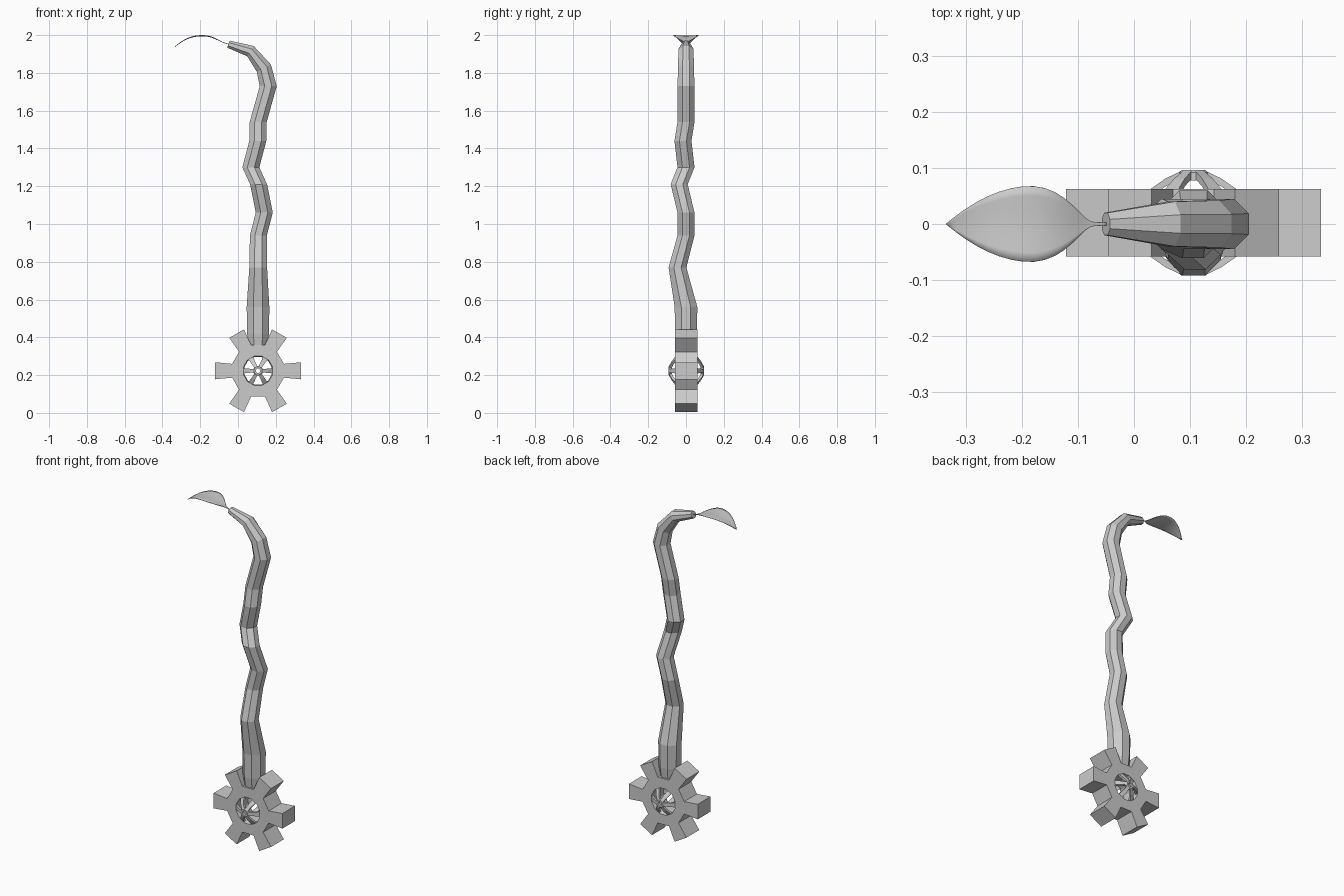
import bpy, bmesh, math
from mathutils import Vector

if "Cube" in bpy.data.objects:
    bpy.data.objects.remove(bpy.data.objects["Cube"])

CX, CY, CZ = 0.106, 0.002, 0.223   # centre of the wheel


def make(name, bm):
    bmesh.ops.recalc_face_normals(bm, faces=bm.faces)
    me = bpy.data.meshes.new(name)
    bm.to_mesh(me)
    bm.free()
    ob = bpy.data.objects.new(name, me)
    bpy.context.collection.objects.link(ob)
    return ob


def polar(r, a, y):
    return Vector((CX + r * math.cos(a), CY + y, CZ + r * math.sin(a)))


def lathe(bm, profile, n, offset):
    # closed (radius, y) profile turned around the wheel axis
    rings = [[bm.verts.new(polar(r, 2 * math.pi * (i + offset) / n, y)) for i in range(n)]
             for r, y in profile]
    for a, b in zip(rings, rings[1:] + rings[:1]):
        for i in range(n):
            j = (i + 1) % n
            bm.faces.new((a[i], a[j], b[j], b[i]))


def box(bm, a, b):
    # prism between two quads
    va, vb = [bm.verts.new(p) for p in a], [bm.verts.new(p) for p in b]
    bm.faces.new(va)
    bm.faces.new(vb[::-1])
    for i in range(4):
        j = (i + 1) % 4
        bm.faces.new((va[i], vb[i], vb[j], va[j]))


# wheel rim: twelve-sided ring
bm = bmesh.new()
R = 0.137 / math.cos(math.pi / 12)
lathe(bm, [(R, -0.06), (R, 0.06), (0.08, 0.06), (0.075, 0.045),
           (0.075, -0.045), (0.08, -0.06)], 12, 0.5)
make("wheel_rim", bm)

# six slightly flared teeth
bm = bmesh.new()
for k in range(6):
    a = k * math.pi / 3
    side = Vector((-math.sin(a), 0, math.cos(a)))
    quads = []
    for r, w in ((0.1365, 0.0365), (0.227, 0.045)):
        quads.append([polar(r, a, y) + side * s * w
                      for y, s in ((-0.06, -1), (-0.06, 1), (0.06, 1), (0.06, -1))])
    box(bm, *quads)
make("wheel_teeth", bm)

# bulging spokes and hub rings on both faces
bm = bmesh.new()
for f in (-1, 1):
    lathe(bm, [(0.012, f * 0.078), (0.027, f * 0.076), (0.027, f * 0.09),
               (0.022, f * 0.094), (0.012, f * 0.094)], 12, 0.5)
    for k in range(6):
        a = k * math.pi / 3
        side = Vector((-math.sin(a), 0, math.cos(a)))
        quads = []
        for r, y, w, t in ((0.023, 0.092, 0.009, 0.014), (0.05, 0.079, 0.011, 0.014),
                           (0.08, 0.058, 0.014, 0.016)):
            quads.append([polar(r, a, f * yy) + side * s * w
                          for yy, s in ((y, -1), (y, 1), (y - t, 1), (y - t, -1))])
        box(bm, quads[0], quads[1])
        box(bm, quads[1], quads[2])
make("hub_spokes", bm)

# crooked eight-sided stem: x, y, z, half width, ring tilt in degrees
path = [(0.106, 0, 0.35, 0.05, 0), (0.106, 0, 0.42, 0.058, 0), (0.106, 0, 0.56, 0.06, 0),
        (0.107, -0.045, 0.77, 0.047, 0), (0.108, 0, 0.94, 0.045, 0),
        (0.139, 0, 1.06, 0.045, 0), (0.109, -0.036, 1.21, 0.045, 0),
        (0.068, 0, 1.30, 0.045, 0), (0.105, -0.016, 1.44, 0.045, 0),
        (0.107, 0, 1.54, 0.045, 0), (0.16, 0, 1.73, 0.045, 0),
        (0.137, 0, 1.825, 0.042, 28), (0.066, 0, 1.915, 0.032, 58), (-0.05, 0, 1.952, 0.02, 68)]
bm = bmesh.new()
rings = []
for x, y, z, h, tilt in path:
    t = math.radians(tilt)
    r = h / math.cos(math.pi / 8)
    hy = max(h, 0.0) if z < 1.9 else h + 0.008 * (z < 1.93)
    ring = []
    for i in range(8):
        a = (i + 0.5) * math.pi / 4
        u = r * math.cos(a)
        v = hy / math.cos(math.pi / 8) * math.sin(a)
        ring.append(bm.verts.new((x + u * math.cos(t), y + v, z + u * math.sin(t))))
    rings.append(ring)
for a, b in zip(rings, rings[1:]):
    for i in range(8):
        j = (i + 1) % 8
        bm.faces.new((a[i], a[j], b[j], b[i]))
bm.faces.new(rings[0])
bm.faces.new(rings[-1])
make("stem", bm)

# arched leaf with a shallow central fold: x, z, half width
leaf = [(-0.334, 1.938, 0.001), (-0.30, 1.965, 0.028), (-0.26, 1.985, 0.051),
        (-0.22, 1.994, 0.065), (-0.177, 1.996, 0.07), (-0.14, 1.989, 0.059),
        (-0.11, 1.976, 0.035), (-0.085, 1.963, 0.008), (-0.075, 1.959, 0.003),
        (-0.045, 1.951, 0.003)]
bm = bmesh.new()
rows = [[bm.verts.new((x, s * w, z + 0.004 * abs(s) * min(1, w / 0.07)))
         for s in (-1, -0.5, 0, 0.5, 1)] for x, z, w in leaf]
for a, b in zip(rows, rows[1:]):
    for i in range(4):
        bm.faces.new((a[i], b[i], b[i + 1], a[i + 1]))
ob = make("leaf", bm)
for p in ob.data.polygons:
    p.use_smooth = True
sub = ob.modifiers.new("round", 'SUBSURF')
sub.levels = sub.render_levels = 1
sol = ob.modifiers.new("thickness", 'SOLIDIFY')
sol.thickness = 0.003
sol.offset = 0
